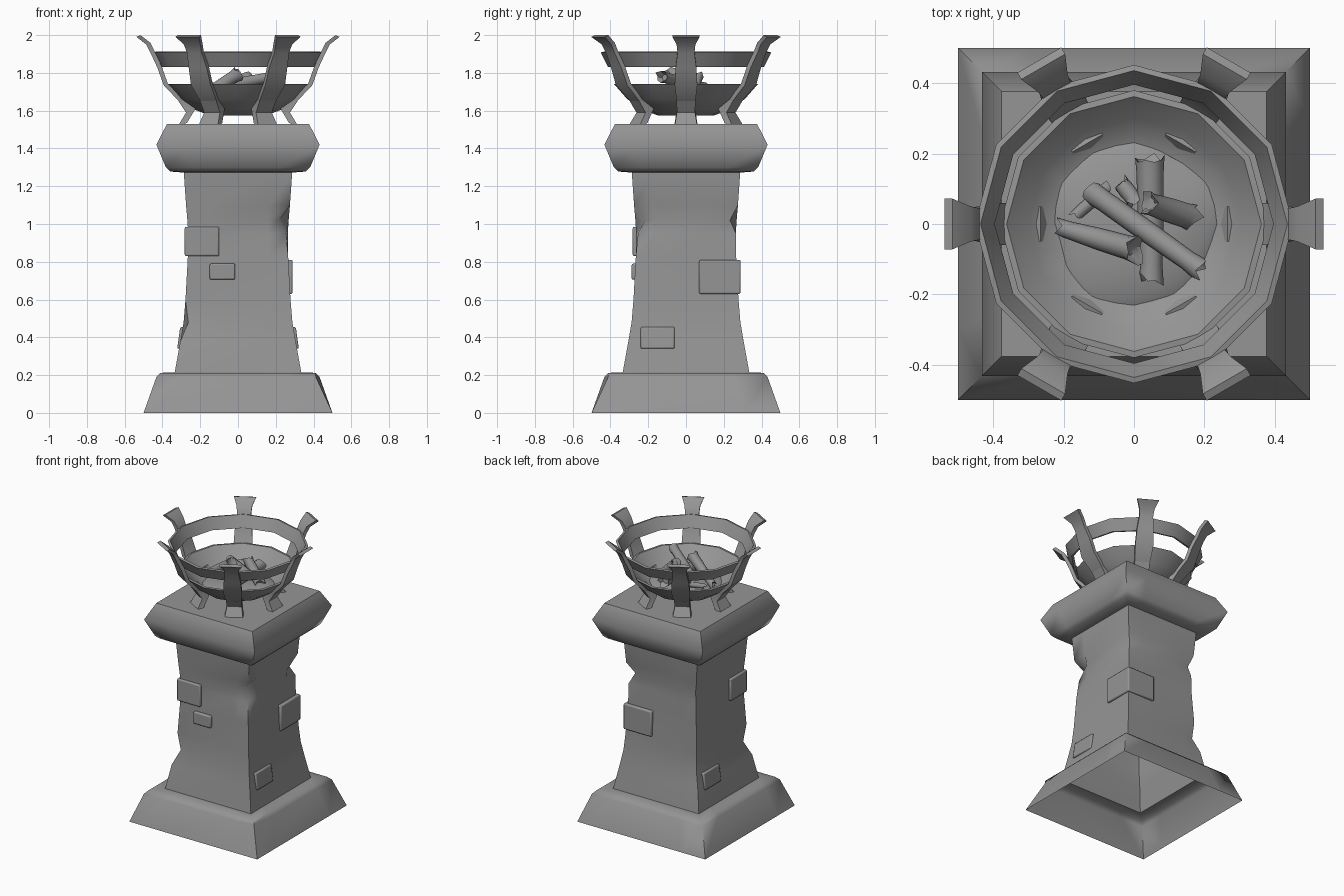
import bpy, bmesh, math, random
from mathutils import Vector, Matrix

random.seed(4)
cube = bpy.data.objects.get("Cube")
if cube:
    bpy.data.objects.remove(cube)

stone = bpy.data.materials.new("grey stone")
stone.use_nodes = True
stone.diffuse_color = (0.3, 0.3, 0.3, 1)
stone.node_tree.nodes["Principled BSDF"].inputs["Base Color"].default_value = (0.3, 0.3, 0.3, 1)


def finish(name, bm, angle=40, bevel=0):
    """Turn a bmesh into a shaded object."""
    mesh = bpy.data.meshes.new(name)
    bm.to_mesh(mesh)
    bm.free()
    ob = bpy.data.objects.new(name, mesh)
    bpy.context.collection.objects.link(ob)
    mesh.materials.append(stone)
    if bevel:
        mod = ob.modifiers.new("soft edges", 'BEVEL')
        mod.width, mod.segments = bevel, 2
    bpy.ops.object.select_all(action='DESELECT')
    ob.select_set(True)
    bpy.context.view_layer.objects.active = ob
    bpy.ops.object.shade_smooth_by_angle(angle=math.radians(angle))
    return ob


def loft(bm, rings, closed=True):
    """Skin a list of point rings with quads."""
    rows = [[bm.verts.new(p) for p in ring] for ring in rings]
    n = len(rows[0])
    for a, b in zip(rows, rows[1:]):
        for i in range(n if closed else n - 1):
            j = (i + 1) % n
            bm.faces.new((a[i], a[j], b[j], b[i]))
    return rows


def circle(r, z, n=12):
    return [(r * math.cos(i * math.tau / n), r * math.sin(i * math.tau / n), z) for i in range(n)]


def square(h, z, chips=(0, 0, 0, 0)):
    """Square ring with extra points by the corners; chips pull corners inward."""
    ring = []
    for k in range(4):
        c = h - chips[k]
        turn = Matrix.Rotation(k * math.pi / 2, 3, 'Z')
        for x, y in ((h, h * 0.6), (c, c), (h * 0.6, h)):
            ring.append(turn @ Vector((x, y, z)))
    return ring


# Tower: hollow base, worn shaft and overhanging cap in one skin
# (corner order: back left, back right, front right, front left)
bm = bmesh.new()
rows = loft(bm, [
    square(0.5, 0), square(0.432, 0.19, (0, 0, 0, 0.02)), square(0.41, 0.212),
    square(0.335, 0.215), square(0.305, 0.38), square(0.288, 0.48, (0, 0.02, 0.025, 0)),
    square(0.278, 0.6), square(0.266, 0.82), square(0.264, 0.95, (0, 0, 0, 0.01)),
    square(0.268, 1.02, (0.035, 0.02, 0, 0.05)), square(0.275, 1.1),
    square(0.287, 1.272), square(0.36, 1.278), square(0.382, 1.3),
    square(0.432, 1.42), square(0.376, 1.53)])
bm.faces.new(rows[-1])
finish("tower", bm, 60)


# Raised stones on the shaft
def block(bm, lo, hi):
    lo, hi = Vector(lo), Vector(hi)
    size = hi - lo
    bmesh.ops.create_cube(bm, size=1, matrix=Matrix.Translation((lo + hi) / 2) @ Matrix.Diagonal((*size, 1)))


bm = bmesh.new()
block(bm, (-0.15, -0.288, 0.705), (-0.015, -0.2, 0.79))
finish("small_front_stone", bm, 40, 0.008)
for side, label in ((1, "left"), (-1, "right")):
    turn = Matrix.Rotation(0 if side == 1 else math.pi, 4, 'Z')
    # Low side stone, leaning with the wall
    bm = bmesh.new()
    block(bm, (0.2, -0.24, 0.34), (0.322, -0.06, 0.455))
    for v in bm.verts:
        if v.co.x > 0.3 and v.co.z > 0.4:
            v.co.x -= 0.016
    bm.transform(turn)
    finish(label + "_low_stone", bm, 40, 0.008)
    # Stone wrapping a corner
    bm = bmesh.new()
    z0, z1 = (0.63, 0.81) if side == 1 else (0.83, 0.985)
    w, inner = (0.289, 0.07) if side == 1 else (0.282, 0.1)
    outline = [(w, inner), (w, w), (inner, w), (inner, 0.2), (0.2, 0.2), (0.2, inner)]
    rows = loft(bm, [[(x, y, z) for x, y in outline] for z in (z0, z1)])
    bm.faces.new(rows[0][::-1])
    bm.faces.new(rows[1])
    bm.transform(turn)
    finish(label + "_corner_stone", bm, 40, 0.008)

# Fire bowl with thickness
bm = bmesh.new()
rows = loft(bm, [circle(r, z) for r, z in (
    (0.15, 1.575), (0.23, 1.605), (0.31, 1.66), (0.38, 1.74),
    (0.362, 1.742), (0.3, 1.68), (0.22, 1.625))])
bm.faces.new(rows[0][::-1])
bm.faces.new(rows[-1])
finish("fire_bowl", bm)

# Upper hoop
bm = bmesh.new()
section = ((0.412, 1.83), (0.452, 1.908), (0.436, 1.912), (0.396, 1.834), (0.412, 1.83))
loft(bm, [circle(r, z) for r, z in section])
bmesh.ops.remove_doubles(bm, verts=bm.verts, dist=0.0001)
finish("upper_hoop", bm, 30)

# Six struts with flared tips, and six splayed feet
tip_path = ((0.3, 1.652, 0.05), (0.383, 1.74, 0.06), (0.415, 1.83, 0.055),
            (0.452, 1.91, 0.045), (0.475, 1.955, 0.05), (0.527, 1.995, 0.072))
foot_path = ((0.295, 1.525, 0.06), (0.25, 1.6, 0.048), (0.29, 1.66, 0.05))


def strap(name, path, angle, thick):
    bm = bmesh.new()
    rings = []
    for r, z, w in path:
        rings.append([(r + t, y, z - t * 0.4) for t, y in
                      ((-thick, -w), (thick, -w), (thick, w), (-thick, w))])
    rows = loft(bm, rings)
    bm.faces.new(rows[0][::-1])
    bm.faces.new(rows[-1])
    bm.transform(Matrix.Rotation(angle, 4, 'Z'))
    finish(name, bm, 50)


for k in range(6):
    strap("basket_strut", tip_path, k * math.tau / 6, 0.011)
    strap("basket_foot", foot_path, k * math.tau / 6, 0.025)

# Uneven ash bed
bm = bmesh.new()
n = 28
edge = []
for i in range(n):
    a = i * math.tau / n
    r = 0.236 + 0.014 * math.sin(3 * a + 1) + 0.008 * math.sin(5 * a)
    edge.append((r * math.cos(a), r * math.sin(a)))
rows = loft(bm, [[(x * s, y * s, z) for x, y in edge] for s, z in ((1, 1.63), (0.85, 1.648), (0.4, 1.66))])
bm.faces.new(rows[-1])
finish("ash_bed", bm, 60)


# Logs with splintered ends
def log(start, end, r0, r1):
    a, b = Vector(start), Vector(end)
    axis = b - a
    turn = axis.to_track_quat('Z', 'Y').to_matrix()
    bm = bmesh.new()
    n, rings = 10, []
    for t, s, jag in ((0.08, 0.55, 0), (0, 1, 0.02), (0.12, 0.95, 0), (0.5, 1, 0),
                      (0.88, 0.95, 0), (1, 1.08, 0.02), (0.92, 0.55, 0)):
        r = (r0 + (r1 - r0) * t) * s
        ring = []
        for i in range(n):
            ang = i * math.tau / n
            off = Vector((r * math.cos(ang), r * math.sin(ang), random.uniform(-jag, jag)))
            ring.append(a + axis * t + turn @ off)
        rings.append(ring)
    rows = loft(bm, rings)
    bm.faces.new(rows[0][::-1])
    bm.faces.new(rows[-1])
    finish("log", bm, 45)


log((-0.12, 0.09, 1.72), (0.19, -0.13, 1.78), 0.032, 0.03)
log((-0.21, -0.01, 1.66), (0.01, -0.075, 1.8), 0.025, 0.038)
log((0.045, 0.19, 1.7), (0.05, -0.16, 1.68), 0.042, 0.032)
log((0.16, 0.02, 1.66), (0.035, 0.06, 1.785), 0.038, 0.032)
# Small chunks
log((-0.165, 0.025, 1.66), (-0.08, 0.1, 1.68), 0.018, 0.018)
log((-0.04, 0.12, 1.68), (0.0, 0.07, 1.69), 0.024, 0.024)
